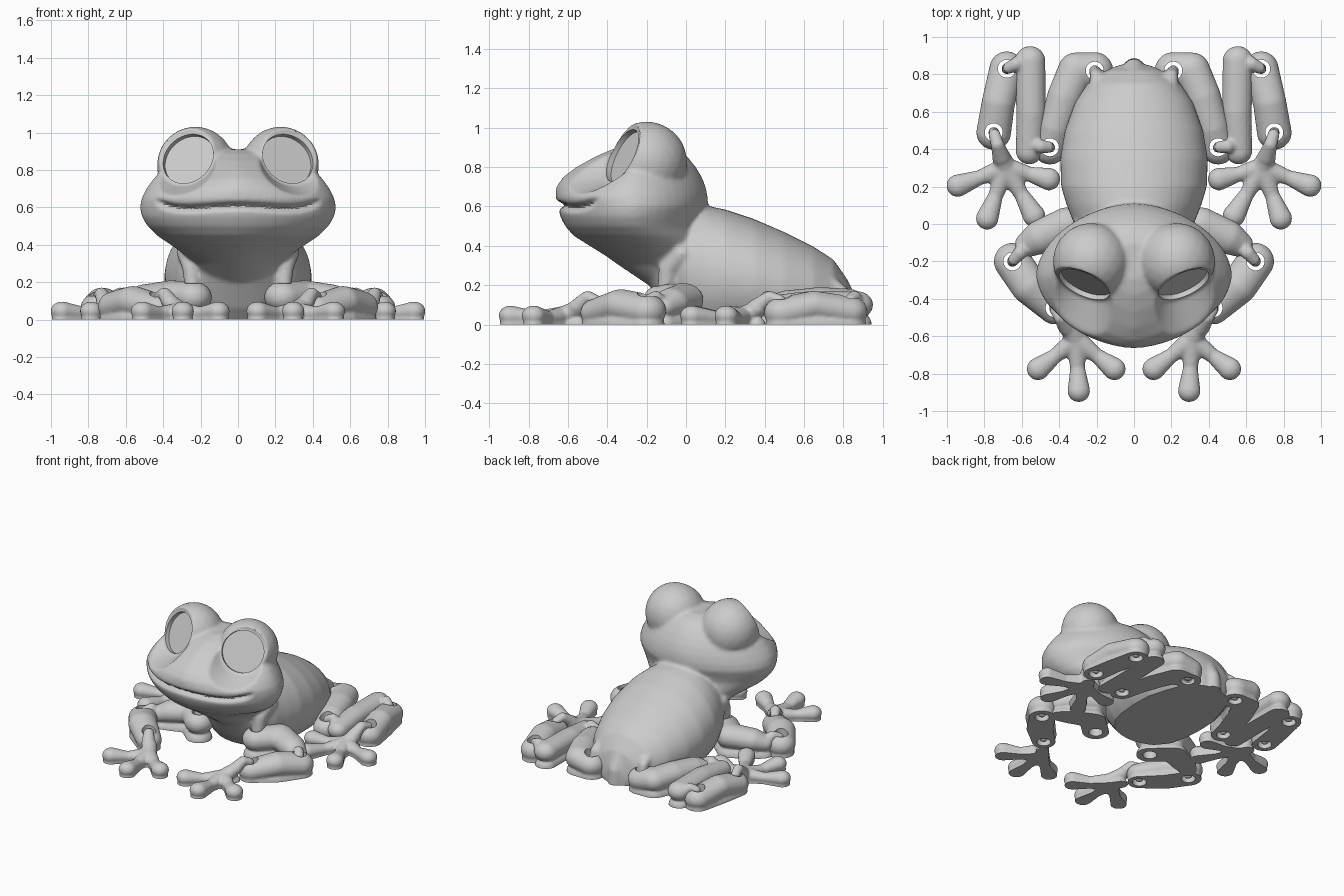
import bpy, bmesh, math
from mathutils import Vector, Matrix

cube = bpy.data.objects.get("Cube")
if cube:
    bpy.data.objects.remove(cube, do_unlink=True)

grey = bpy.data.materials.new("plain grey")
grey.use_nodes = True
grey.diffuse_color = (0.6, 0.6, 0.6, 1)
grey.node_tree.nodes["Principled BSDF"].inputs["Base Color"].default_value = (0.6, 0.6, 0.6, 1)


def make_object(name, bm):
    bmesh.ops.recalc_face_normals(bm, faces=bm.faces[:])
    mesh = bpy.data.meshes.new(name)
    bm.to_mesh(mesh)
    bm.free()
    obj = bpy.data.objects.new(name, mesh)
    bpy.context.scene.collection.objects.link(obj)
    return obj


def bake(obj):
    """Replace the mesh by its modified result."""
    deps = bpy.context.evaluated_depsgraph_get()
    obj.data = bpy.data.meshes.new_from_object(obj.evaluated_get(deps))
    obj.modifiers.clear()


def ball(bm, p, r, squash=1.0):
    mat = Matrix.Translation(p) @ Matrix.Diagonal((1, 1, squash, 1))
    bmesh.ops.create_icosphere(bm, subdivisions=3, radius=r, matrix=mat)


def chain(bm, points, grounded=False):
    """Bar through (x, y, z, radius) points; grounded bars reach the floor."""
    for a, b in zip(points, points[1:]):
        a, b = Vector(a), Vector(b)
        n = max(2, int((b.xyz - a.xyz).length / 0.018))
        for i in range(n + 1):
            q = a.lerp(b, i / n)
            ball(bm, q.xyz, q.w, 0.85)
            if grounded:
                ball(bm, (q.x, q.y, 0), q.w * .92, 0.85)


def loft(bm, rings):
    rows = [[bm.verts.new(p) for p in ring] for ring in rings]
    for a, b in zip(rows, rows[1:]):
        for i in range(len(a)):
            j = (i + 1) % len(a)
            bm.faces.new((a[i], a[j], b[j], b[i]))
    bm.faces.new(rows[0])
    bm.faces.new(rows[-1])


def oval(a, b, p_near=2.0, p_far=2.0, n=48):
    """Superellipse with its own exponent for each half."""
    points = []
    for i in range(n):
        c, s = math.cos(2 * math.pi * i / n), math.sin(2 * math.pi * i / n)
        e = 2 / (p_near if s < 0 else p_far)
        points.append((a * math.copysign(abs(c) ** e, c), b * math.copysign(abs(s) ** e, s)))
    return points


def blend(obj, voxel, rounds):
    """Fuse overlapping shapes into one soft skin."""
    rem = obj.modifiers.new("fuse", 'REMESH')
    rem.mode = 'VOXEL'
    rem.voxel_size = voxel
    smo = obj.modifiers.new("soften", 'SMOOTH')
    smo.factor = 0.5
    smo.iterations = rounds
    bake(obj)


def flatten_base(obj):
    bm = bmesh.new()
    bm.from_mesh(obj.data)
    bmesh.ops.bisect_plane(bm, geom=bm.verts[:] + bm.edges[:] + bm.faces[:],
                           plane_co=(0, 0, 0), plane_no=(0, 0, 1), clear_inner=True)
    bmesh.ops.holes_fill(bm, edges=[e for e in bm.edges if e.is_boundary], sides=0)
    bmesh.ops.recalc_face_normals(bm, faces=bm.faces[:])
    bm.to_mesh(obj.data)
    bm.free()


def cut(obj, rods):
    """Remove rods, each (centre, direction, radius, length)."""
    bm = bmesh.new()
    for centre, direction, r, length in rods:
        mat = Matrix.Translation(centre) @ direction.to_track_quat('Z', 'Y').to_matrix().to_4x4()
        bmesh.ops.create_cone(bm, cap_ends=True, segments=48, radius1=r, radius2=r,
                              depth=length, matrix=mat)
    cutter = make_object("cutter", bm)
    cutter.hide_render = True
    mod = obj.modifiers.new("cut", 'BOOLEAN')
    mod.operation = 'DIFFERENCE'
    mod.solver = 'EXACT'
    mod.object = cutter
    bake(obj)
    bpy.data.objects.remove(cutter, do_unlink=True)


def finish(obj):
    obj.data.materials.clear()
    obj.data.materials.append(grey)
    bpy.ops.object.select_all(action='DESELECT')
    obj.select_set(True)
    bpy.context.view_layer.objects.active = obj
    bpy.ops.object.shade_smooth_by_angle(angle=math.radians(40))


# Head: (height, half width, front, back)
bm = bmesh.new()
head = [(.20, .17, -.19, .10), (.30, .23, -.34, .15), (.35, .29, -.41, .14), (.40, .36, -.49, .13),
        (.45, .435, -.57, .10), (.50, .485, -.615, .08), (.55, .515, -.64, .09), (.60, .525, -.65, .11),
        (.65, .515, -.665, .11), (.70, .49, -.66, .10), (.75, .455, -.625, .08), (.80, .41, -.56, .05),
        (.85, .34, -.47, .01), (.89, .24, -.38, -.04), (.91, .14, -.30, -.10)]
rings = []
for z, w, front, back in head:
    p = 1.8 - 0.5 * min(1, max(0, (z - .65) / .15))
    rings.append([(x, y + (front + back) / 2, z) for x, y in oval(w, (back - front) / 2, p, 1.8)])
loft(bm, rings)

# Trunk: (y, half width, top, bottom)
trunk = [(-.20, .16, .50, .22), (-.10, .24, .55, .06), (0, .32, .60, -.05), (.10, .36, .605, -.10),
         (.20, .39, .585, -.10), (.35, .395, .535, -.10), (.50, .37, .47, -.10), (.65, .315, .395, -.08),
         (.75, .25, .33, -.08), (.82, .16, .23, -.06), (.85, .08, .12, -.05)]
loft(bm, [[(x, y, z + (top + low) / 2) for x, z in oval(w, (top - low) / 2)]
          for y, w, top, low in trunk])
chain(bm, [(0, .76, .20, .07), (0, .83, .10, .055), (0, .835, 0, .055)])

EYE, GAZE, BROW = Vector((.265, -.32, .858)), Vector((.38, -.825, .415)).normalized(), Vector((.228, -.2, .826))
for s in (1, -1):
    ball(bm, Vector((s * BROW.x, BROW.y, BROW.z)), 0.207)
    # Shoulder and hip hooks
    chain(bm, [(s * .27, -.02, .36, .06), (s * .25, -.09, .28, .05), (s * .24, -.12, .08, .035)])
    chain(bm, [(s * .18, .70, .22, .055), (s * .20, .79, .17, .038), (s * .21, .82, .03, .033)])

body = make_object("body", bm)
blend(body, 0.01, 10)

# Clear the skin in front of the eyes, then press in the mouth line
bm = bmesh.new()
bm.from_mesh(body.data)
for v in bm.verts:
    s = 1 if v.co.x > 0 else -1
    d = Vector((abs(v.co.x), v.co.y, v.co.z)) - EYE
    h = d.dot(GAZE)
    if h > 0:
        allowed = .004 + 1.1 * max(0, (d - h * GAZE).length - .16)
        if h > allowed:
            q = EYE + d - GAZE * (h - allowed)
            v.co = (s * q.x, q.y, q.z)
axes = dict(use_axis_x=True, use_axis_y=True, use_axis_z=True)
for _ in range(4):
    bmesh.ops.smooth_vert(bm, verts=bm.verts[:], factor=0.5, **axes)
lips = []
for v in bm.verts:
    x, y, z = v.co
    if y < -.3 and .5 < z < .72:
        line = .608 - .35 * x ** 2 + 2.4 * x ** 4
        fade = min(1, max(0, (.45 - abs(x)) / .05))
        inward = Vector((-x, -.2 - y, 0)).normalized()
        v.co += inward * .036 * fade * math.exp(-((z - line) / .015) ** 2)
        lips.append(v)
for _ in range(2):
    bmesh.ops.smooth_vert(bm, verts=lips, factor=0.4, **axes)
bm.to_mesh(body.data)
bm.free()
flatten_base(body)

# Recessed round eyes
flip = Vector((-1, 1, 1))
seat = EYE + GAZE * .125
cut(body, [(seat, GAZE, .145, .3), (seat * flip, GAZE * flip, .145, .3)])
finish(body)


def hook(joint, base):
    """Arch that rises from base and drops into the hole at joint."""
    j, b = Vector(joint), Vector(base)
    m = j.lerp(b, 0.5)
    return [(b.x, b.y, .09, .048), (m.x, m.y, .14, .037), (*j.lerp(b, .12), .125, .033), (j.x, j.y, .03, .03)]


def limb(name, solids, hooks=(), holes=()):
    bm = bmesh.new()
    for c in solids:
        chain(bm, c, True)
    for c in hooks:
        chain(bm, c)
    obj = make_object(name, bm)
    blend(obj, 0.009, 5)
    flatten_base(obj)
    if holes:
        cut(obj, [(Vector((x, y, .1)), Vector((0, 0, 1)), .048, .5) for x, y in holes])
    mirror = obj.modifiers.new("other side", 'MIRROR')
    mirror.use_mirror_merge = False
    bake(obj)
    finish(obj)


def digits(palm, tips):
    px, py = palm
    return [[(px, py, .045, .058),
             (px + .55 * (x - px), py + .55 * (y - py), .035, .04),
             (x, y, .045, .061)] for x, y in tips]


# Joint positions
SHOULDER, ELBOW, WRIST = (.24, -.12), (.65, -.20), (.425, -.45)
HIP, KNEE, ANKLE, HEEL = (.21, .82), (.45, .41), (.68, .83), (.75, .49)

# Arms
limb("upper_arms", [[(*SHOULDER, .12, .10), (.36, -.01, .125, .10), (.50, -.07, .11, .092), (.57, -.11, .09, .068)]],
     [hook(ELBOW, (.57, -.11))], [SHOULDER])
limb("forearms", [[(*ELBOW, .07, .10), (.56, -.33, .095, .10), (*WRIST, .06, .088)]], [], [ELBOW, WRIST])
limb("hands", [[(.35, -.55, .08, .05), (.31, -.62, .045, .058)]]
     + digits((.31, -.62), [(.513, -.775), (.295, -.892), (.105, -.775)]), [hook(WRIST, (.36, -.55))])

# Hind legs
limb("thighs", [[(*HIP, .08, .10), (.31, .82, .10, .098), (.37, .68, .11, .095), (.42, .52, .10, .088),
                 (*KNEE, .06, .093)]], [], [HIP, KNEE])
limb("shins", [[(.56, .39, .08, .072), (.55, .60, .10, .08), (.555, .87, .10, .082)]],
     [hook(KNEE, (.55, .42)), hook(ANKLE, (.58, .88))])
limb("ankles", [[(*ANKLE, .065, .094), (.725, .65, .095, .09), (*HEEL, .06, .094)]], [], [ANKLE, HEEL])
limb("feet", [[(.71, .36, .08, .05), (.685, .30, .045, .058)]]
     + digits((.685, .30), [(.942, .205), (.785, .03), (.535, .045), (.455, .24)]), [hook(HEEL, (.71, .36))])
